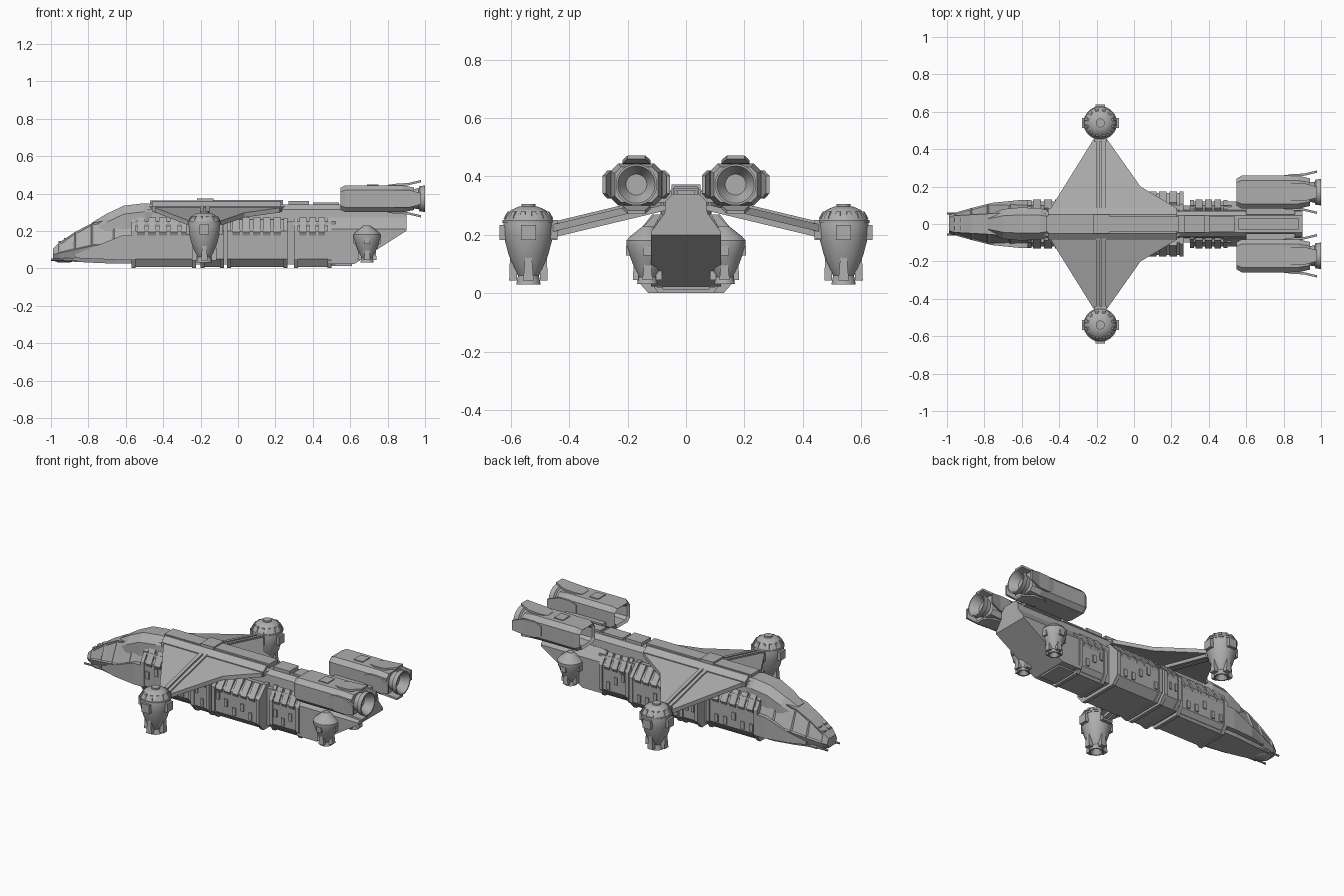
import bpy, bmesh, math, random
from mathutils import Vector

random.seed(4)
cube = bpy.data.objects.get("Cube")
if cube:
    bpy.data.objects.remove(cube, do_unlink=True)

grey = bpy.data.materials.new("hull_grey")
grey.use_nodes = True
grey.diffuse_color = (0.42, 0.42, 0.42, 1)
grey.node_tree.nodes["Principled BSDF"].inputs["Base Color"].default_value = (0.42, 0.42, 0.42, 1)


def loft(name, rings, smooth=False):
    """Skin a row of equal rings and cap both ends."""
    bm = bmesh.new()
    rows = [[bm.verts.new(p) for p in ring] for ring in rings]
    n = len(rows[0])
    for a, b in zip(rows, rows[1:]):
        for i in range(n):
            j = (i + 1) % n
            bm.faces.new((a[i], a[j], b[j], b[i]))
    bm.faces.new(rows[0])
    bm.faces.new(rows[-1])
    bmesh.ops.recalc_face_normals(bm, faces=bm.faces)
    mesh = bpy.data.meshes.new(name)
    bm.to_mesh(mesh)
    bm.free()
    mesh.materials.append(grey)
    if smooth:
        mesh.shade_smooth()
        mesh.set_sharp_from_angle(angle=math.radians(32))
    obj = bpy.data.objects.new(name, mesh)
    bpy.context.collection.objects.link(obj)
    return obj


def box(name, x0, x1, y0, y1, z0, z1):
    ring = [(y0, z0), (y1, z0), (y1, z1), (y0, z1)]
    return loft(name, [[(x, y, z) for y, z in ring] for x in (x0, x1)])


def section(x, half):
    """Symmetric cross-section at x from points (y, z), bottom to top."""
    return [(x, y, z) for y, z in half] + [(x, -y, z) for y, z in reversed(half)]


def lathe(name, profile, centre, axis="z", n=24):
    """Turn (radius, height) points about an upright or lengthwise axis."""
    rings = []
    for r, h in profile:
        ring = []
        for i in range(n):
            a = math.tau * (i + 0.5) / n
            u, v = r * math.cos(a), r * math.sin(a)
            ring.append(Vector(centre) + Vector((u, v, h) if axis == "z" else (h, u, v)))
        rings.append(ring)
    return loft(name, rings, True)


def radial_block(name, centre, angle, half, inner, outer, z0, z1, top_half=None, top_outer=None):
    """Block pointing outward from an upright axis, optionally tapered upward."""
    d = Vector((math.cos(angle), math.sin(angle), 0))
    t = Vector((-d.y, d.x, 0))
    rings = []
    for h, o, z in ((half, outer, z0), (top_half or half, top_outer or outer, z1)):
        c = Vector((centre[0], centre[1], z))
        rings.append([c + d * inner - t * h, c + d * o - t * h, c + d * o + t * h, c + d * inner + t * h])
    loft(name, rings)


# Cargo hull modules with raised frames, shoulder ribs and side plates
def hull_half(w, grow=0.0):
    g = grow
    return [(0.74 * w + g, 0.006 - g * 0.6), (w + g, 0.05), (w + g, 0.2), (0.6 * w + g, 0.262 + g)]


def module(name, x0, x1, w, ribs):
    loft(name, [section(x, hull_half(w)) for x in (x0, x1)])
    for x in (x0, x1 - 0.022):
        loft(name + "_frame", [section(x + d, hull_half(w, 0.008)) for d in (0, 0.022)])
    step = (x1 - x0 - 0.05) / ribs
    for i in range(ribs):
        x = x0 + 0.03 + i * step
        for s in (1, -1):
            rib = [(w, 0.175), (w + 0.01, 0.195), (0.62 * w + 0.012, 0.272), (0.5 * w, 0.25)]
            loft(name + "_rib", [[(q, s * y, z) for y, z in rib] for q in (x, x + step * 0.72)])
            z = random.choice((0.06, 0.1, 0.13))
            box(name + "_plate", x, x + step * 0.4, s * (w - 0.01), s * (w + 0.007), z, z + 0.045)


box("hull_core", -0.57, 0.52, -0.1, 0.1, 0.02, 0.25)
module("front_module", -0.57, -0.225, 0.12, 5)
module("wing_module", -0.2, -0.075, 0.165, 2)
module("middle_module", -0.06, 0.265, 0.165, 5)
module("rear_module", 0.3, 0.5, 0.12, 3)

# Tail with sloping underside
loft("tail", [section(x, [(0.12, z), (0.12, 0.21), (0.075, 0.272)])
              for x, z in ((0.48, 0.022), (0.62, 0.022), (0.9, 0.2))])
box("tail_belly_plate", 0.5, 0.61, -0.08, 0.08, 0.012, 0.03)

# Dorsal spine
loft("spine", [section(x, [(0.075, 0.25), (0.07, 0.315), (0.045, 0.34)]) for x in (-0.52, 0.9)])
for x0, x1, w, z in ((-0.47, -0.22, 0.042, 0.362), (-0.22, -0.13, 0.05, 0.373),
                     (-0.13, 0.24, 0.04, 0.365), (0.27, 0.38, 0.045, 0.36),
                     (0.4, 0.54, 0.04, 0.352), (0.56, 0.88, 0.03, 0.352)):
    box("spine_cap", x0, x1, -w, w, 0.31, z)

# Nose with recessed panels
nose = loft("nose", [section(x, [(a, b), (c, d), (e, f)]) for x, a, b, c, d, e, f in (
    (-0.99, 0.03, 0.05, 0.048, 0.075, 0.035, 0.105), (-0.96, 0.04, 0.04, 0.06, 0.08, 0.045, 0.135),
    (-0.87, 0.06, 0.035, 0.085, 0.1, 0.05, 0.195), (-0.78, 0.075, 0.03, 0.108, 0.12, 0.055, 0.242),
    (-0.66, 0.09, 0.025, 0.118, 0.13, 0.065, 0.265), (-0.55, 0.09, 0.025, 0.118, 0.13, 0.07, 0.265))])
bm = bmesh.new()
bm.from_mesh(nose.data)
panels = [f for f in bm.faces if f.normal.z > 0.1 and abs(f.normal.y) > 0.3
          and -0.92 < f.calc_center_median().x < -0.68]
bmesh.ops.inset_individual(bm, faces=panels, thickness=0.012, depth=-0.006)
bm.to_mesh(nose.data)
bm.free()

# Canopy hump behind the nose
loft("canopy", [section(x, [(w, 0.2), (w, z - 0.045), (w * 0.55, z)]) for x, w, z in (
    (-0.78, 0.05, 0.245), (-0.7, 0.08, 0.293), (-0.61, 0.088, 0.335),
    (-0.5, 0.085, 0.348), (-0.42, 0.06, 0.34))])

# Chin turret, sensor blocks, cheeks and guns
lathe("chin_turret", [(0.03, 0.03), (0.048, 0.038), (0.048, 0.05), (0.03, 0.06)], (-0.93, 0, 0))
for s in (1, -1):
    loft("cheek", [[(x, s * y, z) for y, z in ((w - 0.03, b), (w, b), (w, t), (w - 0.03, t))]
                   for x, w, b, t in ((-0.87, 0.08, 0.055, 0.075), (-0.76, 0.113, 0.05, 0.12),
                                      (-0.62, 0.127, 0.045, 0.175), (-0.57, 0.127, 0.045, 0.175))])
    lathe("gun", [(0.006, -1.0), (0.006, -0.93), (0.01, -0.93), (0.01, -0.84)],
          (0, s * 0.057, 0.046), "x", 8)
    for x in (-0.96, -0.93):
        box("nose_sensor", x, x + 0.015, s * 0.01, s * 0.035, 0.11, 0.145 + (x + 0.96) * 0.6)

# Wings with twin spars
for s in (1, -1):
    outline = [(-0.48, 0.05), (-0.445, 0.085), (-0.215, 0.455), (-0.145, 0.455),
               (0.035, 0.2), (0.22, 0.09), (0.25, 0.05)]
    loft("wing", [[(x, s * y, 0.345 - 0.24 * y - d) for x, y in outline] for d in (0.025, 0)])
    for x in (-0.203, -0.173):
        loft("wing_spar", [[(x + dx, s * y, 0.345 - 0.24 * y + dz) for dx, dz in
                            ((0, -0.045), (0.022, -0.045), (0.022, 0.009), (0, 0.009))]
                           for y in (0.04, 0.47)])
    loft("wing_root", [[(x, s * y, z) for y, z in ((0.03, 0.3), (0.085, 0.3), (0.085, 0.33), (0.05, 0.356), (0.03, 0.356))]
                       for x in (-0.46, 0.23)])


# Vertical thruster pods at the wing tips and tail
def pod(name, x, y, profile, fin, block_r, block_z, block_s):
    lathe(name, profile, (x, y, 0))
    r, z0, z1 = fin
    for i in range(4):
        a = i * math.pi / 2
        radial_block(name + "_fin", (x, y), a, 0.018, r * 0.6, r, z0, z1, 0.01, r * 0.95)
        radial_block(name + "_box", (x, y), a, block_s, block_r * 0.7, block_r, block_z - block_s, block_z + block_s)


for s in (1, -1):
    pod("wing_pod", -0.18, s * 0.54,
        [(0.015, 0.06), (0.034, 0.03), (0.042, 0.03), (0.036, 0.06), (0.05, 0.085), (0.068, 0.13),
         (0.084, 0.19), (0.087, 0.245), (0.08, 0.262), (0.06, 0.285), (0.035, 0.296), (0.024, 0.297),
         (0.024, 0.306), (0.012, 0.306)], (0.066, 0.043, 0.14), 0.099, 0.208, 0.026)
    for i in range(12):
        radial_block("pod_stud", (-0.18, s * 0.54), math.tau * (i + 0.5) / 12, 0.01, 0.055, 0.086, 0.255, 0.28,
                     0.007, 0.072)
    lathe("pod_collar", [(0.05, 0.25), (0.09, 0.25), (0.09, 0.24), (0.05, 0.24)], (-0.18, s * 0.54, 0))
    box("pod_mount", -0.215, -0.145, s * 0.44, s * 0.49, 0.185, 0.25)
    pod("tail_pod", 0.69, s * 0.132,
        [(0.012, 0.055), (0.028, 0.032), (0.036, 0.032), (0.03, 0.055), (0.045, 0.085), (0.062, 0.13),
         (0.073, 0.165), (0.073, 0.18), (0.06, 0.195), (0.018, 0.228)], (0.05, 0.045, 0.11), 0.073, 0.145, 0.016)

# Main engines with open intakes, flared plates and nozzles
for s in (1, -1):
    cy, cz = s * 0.17, 0.372

    def octagon(x, k):
        a, b, c = 0.088 * k, 0.072 * k, 0.026 * k
        quarter = [(a, -b + c), (a, b - c), (a - c, b), (c - a, b), (-a, b - c), (-a, c - b), (c - a, -b), (a - c, -b)]
        return [(x, cy + u, cz + v) for u, v in quarter]

    loft("engine", [octagon(x, k) for x, k in ((0.65, 0.5), (0.56, 0.66), (0.548, 0.82), (0.575, 1),
                                               (0.88, 1), (0.94, 0.84))])
    lathe("engine_nozzle", [(0.05, 0.9), (0.055, 0.965), (0.068, 0.972), (0.071, 1.0), (0.064, 1.0),
                            (0.036, 0.95), (0.005, 0.95)], (0, cy, cz), "x", 32)
    box("engine_hatch", 0.69, 0.75, cy - 0.035, cy + 0.035, 0.43, 0.449)
    box("engine_pylon", 0.6, 0.86, s * 0.05, s * 0.11, 0.31, 0.35)
    # Four flared plates around the rear
    for u, v, reach in ((0, 1, 0.072), (0, -1, 0.072), (1, 0, 0.088), (-1, 0, 0.088)):
        rings = []
        for x, lift, w in ((0.8, 0.002, 0.03), (0.84, 0.008, 0.048), (0.91, 0.012, 0.048), (0.978, 0.028, 0.03)):
            ring = []
            for side, d in ((-1, -0.012), (1, -0.012), (1, 0), (-1, 0)):
                r = reach + lift + d
                ring.append((x, cy + u * r + v * side * w, cz + v * r + u * side * w))
            rings.append(ring)
        loft("engine_plate", rings)
